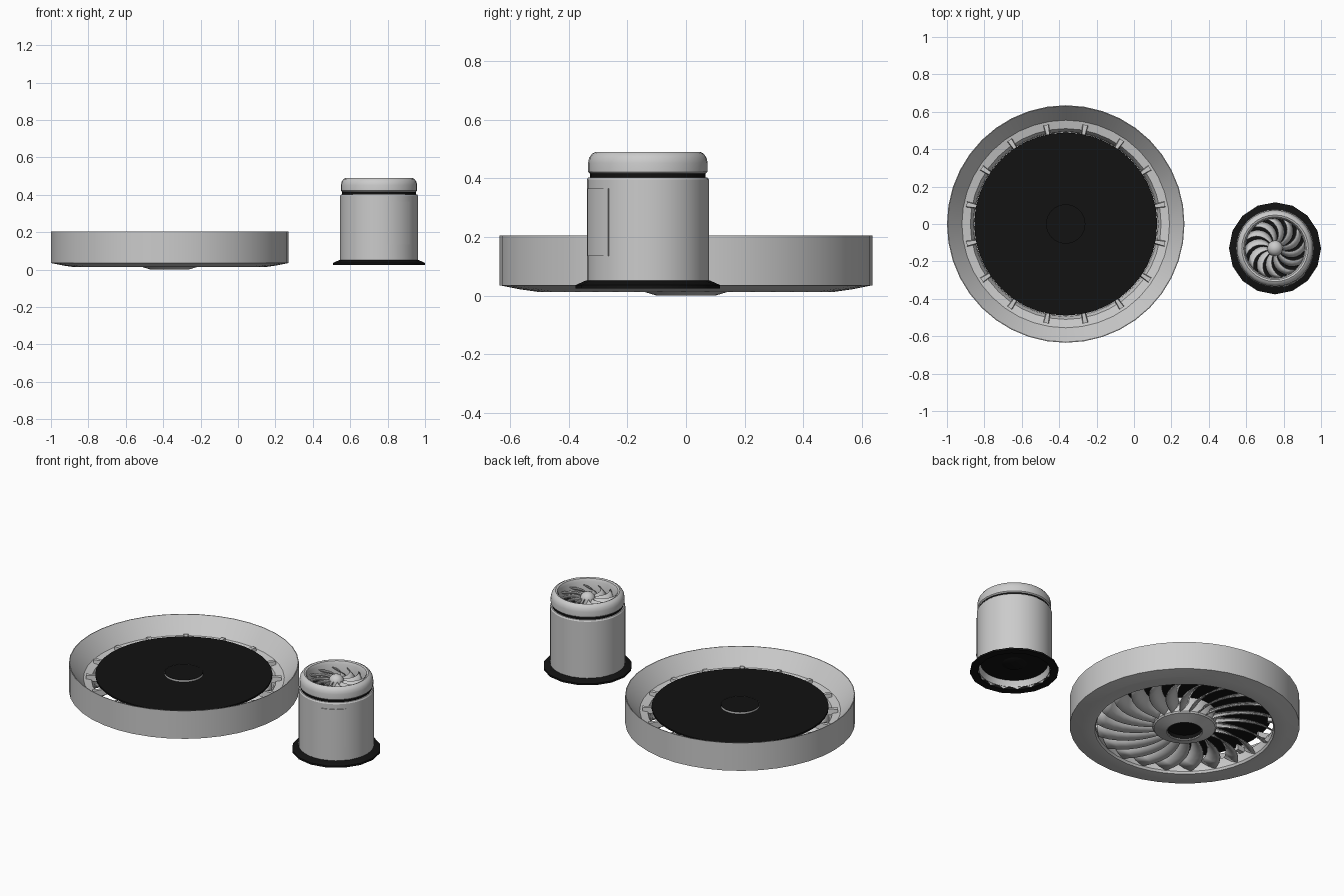
import bpy, math

if "Cube" in bpy.data.objects:
    bpy.data.objects.remove(bpy.data.objects["Cube"])

BIG = (-0.365, 0.0)      # wide fan centre
SMALL = (0.754, -0.13)   # small engine centre

black = bpy.data.materials.new("black")
black.diffuse_color = (0.006, 0.006, 0.006, 1)
black.use_nodes = True
black.node_tree.nodes["Principled BSDF"].inputs["Base Color"].default_value = black.diffuse_color


def make(name, verts, faces, mat=None, angle=30):
    me = bpy.data.meshes.new(name)
    me.from_pydata(verts, [], faces)
    me.validate()
    ob = bpy.data.objects.new(name, me)
    bpy.context.collection.objects.link(ob)
    if mat:
        me.materials.append(mat)
    bpy.ops.object.select_all(action='DESELECT')
    ob.select_set(True)
    bpy.context.view_layer.objects.active = ob
    bpy.ops.object.mode_set(mode='EDIT')
    bpy.ops.mesh.select_all(action='SELECT')
    bpy.ops.mesh.normals_make_consistent(inside=False)
    bpy.ops.object.mode_set(mode='OBJECT')
    bpy.ops.object.shade_smooth_by_angle(angle=math.radians(angle))
    return ob


def lathe(name, c, prof, n=32, mat=None, closed=False, cap=()):
    """Spin an (r, z) profile about a vertical axis; cap lists profile ends to fill."""
    verts = [(c[0] + r * math.cos(2 * math.pi * i / n), c[1] + r * math.sin(2 * math.pi * i / n), z)
             for r, z in prof for i in range(n)]
    m = len(prof)
    faces = [(j * n + i, j * n + (i + 1) % n, (j + 1) % m * n + (i + 1) % n, (j + 1) % m * n + i)
             for j in range(m if closed else m - 1) for i in range(n)]
    faces += [tuple(range(k * n, k * n + n)) for k in cap]
    return make(name, verts, faces, mat)


def blades(name, c, count, r0, r1, sweep, w0, w1, zlo, zhi, steps=7, thick=0.006, phase=0.0):
    """Ring of swept, pitched blades; w0/w1 are angular chords at root and tip."""
    verts, faces = [], []
    for b in range(count):
        base = len(verts)
        for s in range(steps + 1):
            t = s / steps
            r = r0 + (r1 - r0) * t
            mid = phase + 2 * math.pi * b / count + math.radians(sweep) * t * t
            w = math.radians(w0 + (w1 - w0) * t)
            for k in range(3):
                a = mid + w * (k / 2 - 0.5)
                z = zlo + (zhi - zlo) * (k / 2) ** 1.3
                verts.append((c[0] + r * math.cos(a), c[1] + r * math.sin(a), z))
        for s in range(steps):
            for k in range(2):
                q = base + s * 3 + k
                faces.append((q, q + 1, q + 4, q + 3))
    ob = make(name, verts, faces)
    mod = ob.modifiers.new("thickness", 'SOLIDIFY')
    mod.thickness = thick
    mod.offset = 0
    return ob


# --- Wide shallow fan ---
lathe("wide_shroud", BIG, [(0.635, 0.205), (0.635, 0.035), (0.57, 0.022), (0.507, 0.013), (0.497, 0.015),
                           (0.49, 0.028), (0.495, 0.07), (0.51, 0.10), (0.555, 0.11), (0.631, 0.205)],
      n=40, closed=True)
lathe("wide_exhaust_disc", BIG, [(0.489, 0.125), (0.489, 0.135)], n=40, mat=black, cap=(0, 1))
lathe("wide_centre_collar", BIG, [(0.107, 0.13), (0.107, 0.146)])
lathe("wide_collar_top", BIG, [(0.105, 0.13), (0.105, 0.146)], mat=black, cap=(1,))
blades("wide_rotor_blades", BIG, 22, 0.15, 0.487, 18, 15, 10, 0.028, 0.085)
lathe("wide_hub", BIG, [(0.17, 0.12), (0.177, 0.03), (0.17, 0.021), (0.14, 0.012), (0.10, 0.0),
                        (0.095, 0.003), (0.095, 0.02)])
lathe("wide_hub_socket", BIG, [(0.094, 0.006), (0.094, 0.03)], mat=black, cap=(1,))

# wedge shaped struts joining the disc to the shroud
sv, sf = [], []
for i in range(16):
    a = 2 * math.pi * (i + 0.5) / 16
    o = len(sv)
    for z, k in ((0.09, 1.0), (0.125, 0.7)):
        for r, w in ((0.46, -0.009), (0.54, -0.018), (0.54, 0.018), (0.46, 0.009)):
            w *= k
            sv.append((BIG[0] + r * math.cos(a) - w * math.sin(a),
                       BIG[1] + r * math.sin(a) + w * math.cos(a), z))
    sf += [tuple(o + j for j in f) for f in
           ((3, 2, 1, 0), (4, 5, 6, 7), (0, 1, 5, 4), (1, 2, 6, 5), (2, 3, 7, 6), (3, 0, 4, 7))]
make("wide_struts", sv, sf)

# --- Small upright engine ---
lathe("base_flange", SMALL, [(0.246, 0.025), (0.246, 0.036), (0.21, 0.052), (0.2, 0.052), (0.203, 0.025)],
      n=16, mat=black, closed=True)
lathe("engine_body", SMALL, [(0.196, 0.04), (0.208, 0.04), (0.208, 0.395), (0.203, 0.403), (0.185, 0.403),
                             (0.196, 0.38)], closed=True)
lathe("seal_ring", SMALL, [(0.197, 0.402), (0.197, 0.418), (0.18, 0.418), (0.18, 0.402)],
      mat=black, closed=True)
lathe("intake_lip", SMALL, [(0.198, 0.416), (0.204, 0.422), (0.204, 0.452), (0.2, 0.47), (0.19, 0.484),
                            (0.178, 0.49), (0.168, 0.486), (0.16, 0.47), (0.158, 0.40), (0.185, 0.40),
                            (0.185, 0.416)], closed=True)
lathe("intake_back", SMALL, [(0.17, 0.395), (0.17, 0.40)], mat=black, cap=(0, 1))
blades("intake_blades", SMALL, 12, 0.025, 0.159, 35, 26, 17, 0.42, 0.452, thick=0.004)
lathe("intake_hub", SMALL, [(0.042, 0.40), (0.042, 0.445), (0.037, 0.462), (0.025, 0.474), (0.009, 0.481)],
      n=20, cap=(4,))
lathe("outlet_disc", SMALL, [(0.196, 0.075), (0.196, 0.085)], mat=black, cap=(0, 1))
lathe("outlet_cone", SMALL, [(0.07, 0.076), (0.055, 0.068)], mat=black, cap=(1,))
lathe("outlet_liner", SMALL, [(0.203, 0.028), (0.186, 0.075)])

# raised curved access panel
pv, pf = [], []
N = 10
for i in range(N + 1):
    a = math.radians(-78 + 38 * i / N)
    for r, z in ((0.2, 0.135), (0.211, 0.135), (0.211, 0.365), (0.2, 0.365)):
        pv.append((SMALL[0] + r * math.cos(a), SMALL[1] + r * math.sin(a), z))
for i in range(N):
    for k in range(4):
        pf.append((i * 4 + k, i * 4 + (k + 1) % 4, i * 4 + 4 + (k + 1) % 4, i * 4 + 4 + k))
pf += [(0, 1, 2, 3), tuple(N * 4 + k for k in (3, 2, 1, 0))]
make("access_panel", pv, pf)
